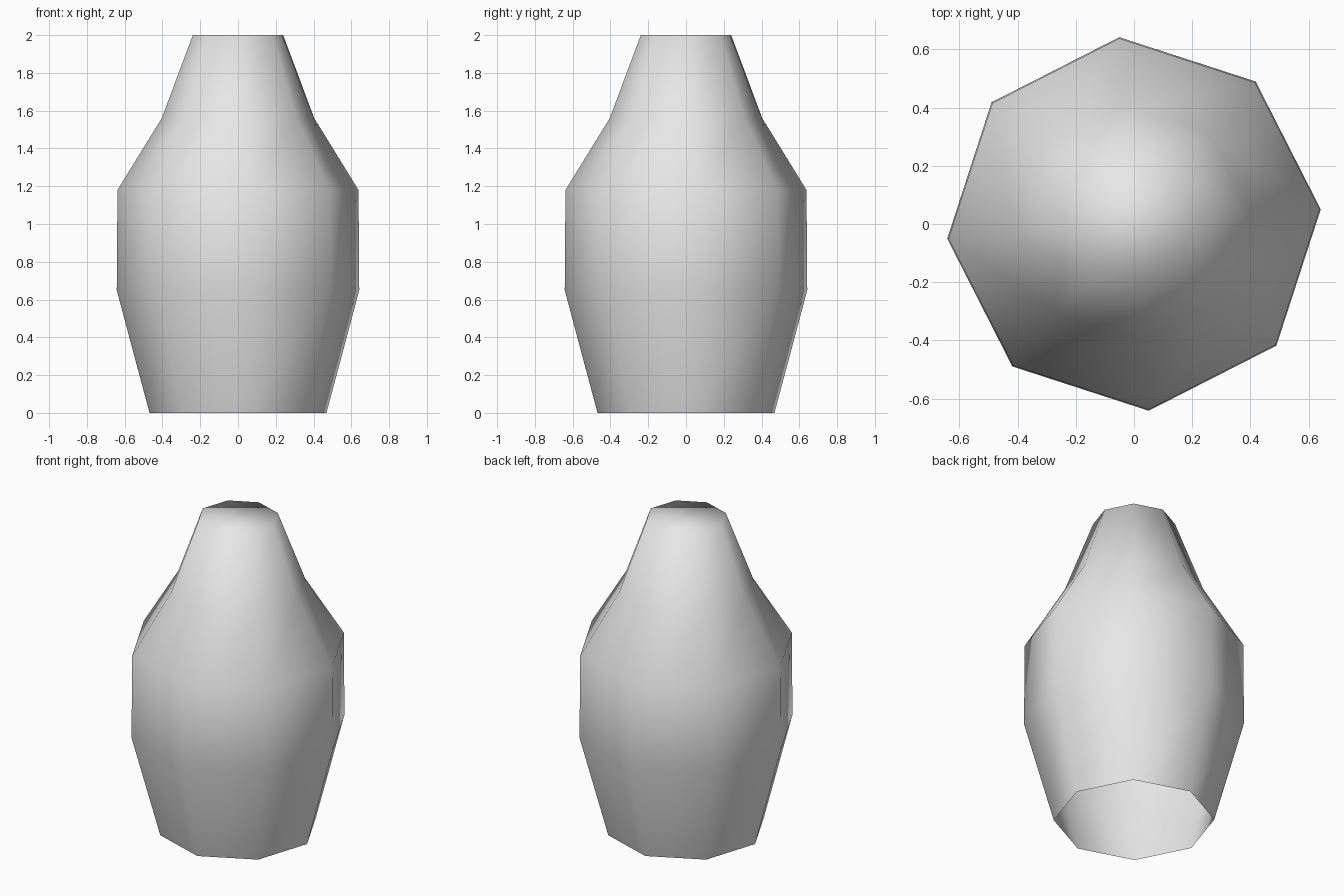
import bpy
import bmesh
from math import cos, sin, radians, tau

if "Cube" in bpy.data.objects:
    bpy.data.objects.remove(bpy.data.objects["Cube"], do_unlink=True)

SIDES = 8
TURN = radians(4.5)
# (radius, height) from the open foot up to the closed top
PROFILE = [(0.47, 0.0), (0.644, 0.65), (0.64, 1.18), (0.405, 1.56), (0.24, 2.0)]

# Plain grey material
grey = bpy.data.materials.new("light_grey")
grey.use_nodes = True
colour = (0.8, 0.8, 0.8, 1.0)
grey.diffuse_color = colour
grey.node_tree.nodes["Principled BSDF"].inputs["Base Color"].default_value = colour


def ring(bm, radius, z):
    angles = [TURN + tau * i / SIDES for i in range(SIDES)]
    return [bm.verts.new((radius * cos(a), radius * sin(a), z)) for a in angles]


# Eight-sided shell, open underneath
bm = bmesh.new()
rings = [ring(bm, r, z) for r, z in PROFILE]
for low, high in zip(rings, rings[1:]):
    for i in range(SIDES):
        j = (i + 1) % SIDES
        bm.faces.new((low[i], low[j], high[j], high[i]))

# Flat top, blended into the walls by smooth shading
bm.faces.new(rings[-1])
for face in bm.faces:
    face.smooth = True

mesh = bpy.data.meshes.new("vase_body")
bm.to_mesh(mesh)
bm.free()
mesh.materials.append(grey)
body = bpy.data.objects.new("vase_body", mesh)
bpy.context.scene.collection.objects.link(body)
